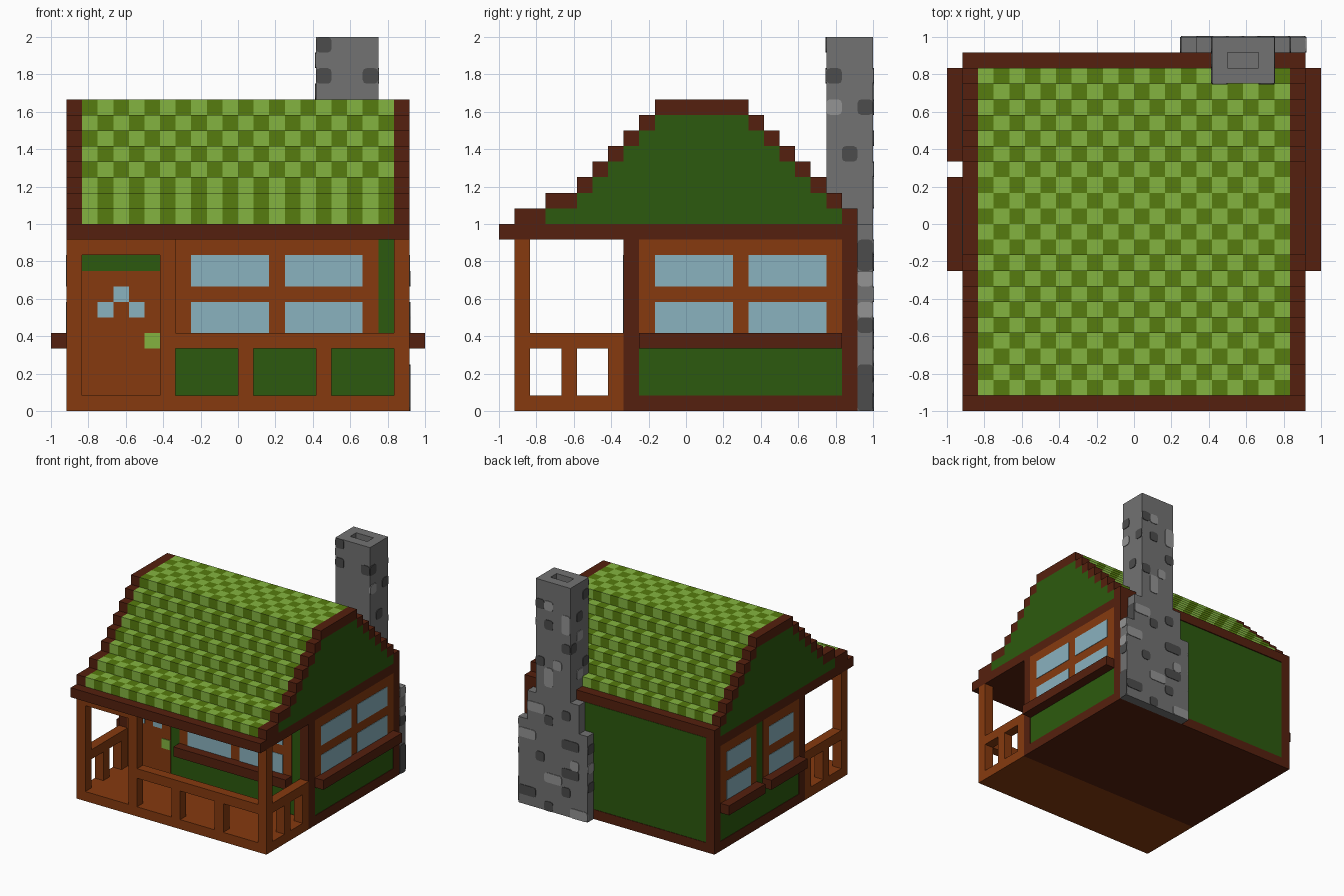
import bpy, bmesh
from mathutils import Vector

cube = bpy.data.objects.get("Cube")
if cube:
    bpy.data.objects.remove(cube)

U = 1 / 12  # one block


def material(name, hexcode):
    lin = [((c / 255 + 0.055) / 1.055) ** 2.4 for c in bytes.fromhex(hexcode)]
    m = bpy.data.materials.new(name)
    m.use_nodes = True
    m.diffuse_color = (*lin, 1)
    m.node_tree.nodes["Principled BSDF"].inputs["Base Color"].default_value = (*lin, 1)
    return m


BROWN = material("warm wood", "863A0F")
DARK = material("dark wood", "55200E")
GREEN = material("green wall", "2C5A0E")
TILE_L = material("light tile", "84B440")
TILE_D = material("dark tile", "567C0E")
GLASS = material("glass blue", "8AB2BF")
STONE = material("stone", "727272")
STONE_D = material("dark stone", "4C4C4C")
STONE_L = material("light stone", "949494")


def finish(name, bm, *mats):
    me = bpy.data.meshes.new(name)
    bm.to_mesh(me)
    bm.free()
    for m in mats:
        me.materials.append(m)
    ob = bpy.data.objects.new(name, me)
    bpy.context.collection.objects.link(ob)
    return ob


def boxes(name, mat, *spans, round_axis=None):
    """One object from blocks given as (x0, x1, y0, y1, z0, z1) in block units."""
    bm = bmesh.new()
    for x0, x1, y0, y1, z0, z1 in spans:
        vs = bmesh.ops.create_cube(bm, size=1)["verts"]
        for v in vs:
            v.co = Vector(((x0 + x1) / 2 + v.co.x * (x1 - x0),
                           (y0 + y1) / 2 + v.co.y * (y1 - y0),
                           (z0 + z1) / 2 + v.co.z * (z1 - z0))) * U
    if round_axis is not None:
        edges = [e for e in bm.edges
                 if abs((e.verts[0].co - e.verts[1].co).normalized()[round_axis]) > 0.9]
        bmesh.ops.bevel(bm, geom=edges, offset=0.25 * U, segments=2, affect='EDGES', profile=0.5)
    return finish(name, bm, mat)


# House body: green core, dark floor and corner posts
boxes("house_floor", DARK, (-11, 11, -4, 11, 0, 1))
boxes("house_walls", GREEN, (-10.95, 10.95, -3.95, 10.95, 1, 11.95))
boxes("corner_posts", DARK, *[(x, x + 1, y, y + 1, 1, 12 if y > 0 else 11)
                              for x in (-11, 10) for y in (-4, 10)])
boxes("eave_slab", DARK, (-11, 11, -12, 10.9, 11, 12))

# Windows: a frame plate, panes in two rows, and a sill
ROWS = ((5, 7), (8, 10))


def window(name, side, a0, a1, panes, sill=True):
    def span(a, b, z0, z1, depth):
        if side == "front":
            return (a, b, -4 - depth, -3.9, z0, z1)
        if side == "plus_x":
            return (10.9, 11 + depth, a, b, z0, z1)
        return (-11 - depth, -10.9, a, b, z0, z1)
    boxes(name + "_frame", BROWN, span(a0, a1, 5, 11, 0))
    boxes(name + "_panes", GLASS, *[span(a, b, z0, z1, 0.05) for a, b in panes for z0, z1 in ROWS])
    boxes(name + "_sill", DARK, span(a0, a1, 4, 5, 1))


window("front_window", "front", -4, 9, ((-3, 2), (3, 8)))
window("left_window", "plus_x", -3, 10, ((-2, 3), (4, 9)))
window("right_front_window", "minus_x", -3, 3, ((-2, 2),))
window("right_back_window", "minus_x", 4, 10, ((5, 9),))

# Door with three small panes and a knob
boxes("door", BROWN, (-10, -5, -4, -3.9, 1, 9))
boxes("door_panes", GLASS, *[(x, x + 1, -4.05, -3.9, z, z + 1)
                             for x, z in ((-9, 6), (-8, 7), (-7, 6))])
boxes("door_knob", TILE_L, (-6, -5, -4.08, -3.9, 4, 5))

# Porch: floor, posts, entrance beam and railings
boxes("porch_floor", BROWN, (-11, 11, -11, -4, 0, 1))
boxes("porch_posts", BROWN, *[(x, x + 1, -11, -10, 1, 11) for x in (-11, -5, 10)])
boxes("entrance_beam", BROWN, (-10, -5, -11, -10, 10, 11))
boxes("front_railing", BROWN, (-4, 10, -11, -10, 4, 5),
      *[(x, x + 1, -11, -10, 1, 4) for x in (0, 5)])
for name, x in (("right_railing", -11), ("left_railing", 10)):
    boxes(name, BROWN, (x, x + 1, -10, -4, 4, 5),
          *[(x, x + 1, y, y + 1, 1, 4) for y in (-8, -5)])

# Stepped roof: each row is (front y, back y), one block high from z = 12
STEPS = ((-11, 11), (-9, 10), (-7, 9), (-6, 8), (-5, 7), (-4, 6), (-3, 5), (-2, 4))
trim, gable = [], []
bm = bmesh.new()


def tile(i, j, corners):
    f = bm.faces.new([bm.verts.new(Vector(c) * U) for c in corners])
    f.material_index = 0 if (i + j) % 2 else 1


for k, (y0, y1) in enumerate(STEPS):
    z, h = 12 + k, 13 + k
    n0, n1 = STEPS[k + 1] if k < 7 else (1, 1)
    # Edge trim and gable infill on both ends
    for x in (-11, 10):
        if k < 7:
            trim += [(x, x + 1, y0, n0, z, h), (x, x + 1, n1, y1, z, h)]
            gable.append((x, x + 1, n0, n1, z, h))
        else:
            trim.append((x, x + 1, y0, y1, z, h))
    # Checkered treads and risers
    for i in range(-10, 10):
        tile(i, y0, ((i, y0, z), (i + 1, y0, z), (i + 1, y0, h), (i, y0, h)))
        if k:
            tile(i, y1 - 1, ((i + 1, y1, z), (i, y1, z), (i, y1, h), (i + 1, y1, h)))
        for j in [*range(y0, n0), *range(n1, y1)]:
            if j < 10:
                tile(i, j, ((i, j, h), (i + 1, j, h), (i + 1, j + 1, h), (i, j + 1, h)))
bmesh.ops.remove_doubles(bm, verts=bm.verts, dist=1e-5)
finish("roof_tiles", bm, TILE_L, TILE_D)
boxes("roof_edge_trim", DARK, *trim)
boxes("gable_infill", GREEN, *gable)
boxes("back_eave_trim", DARK, (-10, 10, 10, 11, 12, 13))

# Chimney: stepped base, column and hollow top
boxes("chimney_base", STONE, (3, 11, 11, 12, 0, 9), (4, 10, 11, 12, 9, 12))
boxes("chimney_column", STONE, (5, 9, 9, 12, 12, 22))
boxes("chimney_rim", STONE, (5, 6, 9, 12, 22, 24), (8, 9, 9, 12, 22, 24),
      (6, 8, 9, 10, 22, 24), (6, 8, 11, 12, 22, 24))

# Stone patches as thin plates: back entries are (x, z, width, height)
T = 0.06


def back(x, z, w, h=1):
    return (x, x + w, 11.9, 12 + T, z, z + h)


def front(x, z, w, h=1):
    return (x, x + w, 9 - T, 9.1, z, z + h)


def side(x, s, y, z, w, h=1):
    return (x - 0.1, x + T, y, y + w, z, z + h) if s > 0 else (x - T, x + 0.1, y, y + w, z, z + h)


boxes("dark_back_stones", STONE_D, back(8, 21, 1), back(7, 19, 1), back(5, 17, 1), back(8, 15, 1),
      back(5, 10, 1), back(7, 9, 1), back(4, 7, 2), back(8, 5, 1), back(4, 4, 2), back(9, 1, 2),
      back(7, 0, 1), back(5, 2, 1), round_axis=1)
boxes("light_back_stones", STONE_L, back(7, 21, 1), back(5, 19, 1, 2), back(6, 15, 1), back(7, 13, 1, 2),
      back(8, 10, 2), back(9, 7, 2), back(4, 5, 1), back(6, 3, 2), back(3, 0, 2), round_axis=1)
boxes("dark_front_stones", STONE_D, front(5, 23, 1), front(5, 21, 1), front(8, 21, 1), round_axis=1)
boxes("dark_side_stones", STONE_D, side(9, 1, 9, 21, 1), side(9, 1, 11, 19, 1), side(9, 1, 10, 16, 1),
      side(5, -1, 9, 22, 1), side(5, -1, 10, 20, 1), side(5, -1, 11, 17, 1), side(5, -1, 9, 15, 1),
      side(10, 1, 11, 9, 1, 2), side(11, 1, 11, 5, 1), side(11, 1, 11, 0, 1, 3),
      side(3, -1, 11, 7, 1), side(3, -1, 11, 3, 1), round_axis=0)
boxes("light_side_stones", STONE_L, side(9, 1, 9, 19, 1), side(11, 1, 11, 8, 1), side(11, 1, 11, 6, 1),
      side(5, -1, 10, 18, 1), side(5, -1, 10, 14, 1), side(3, -1, 11, 5, 1), round_axis=0)
